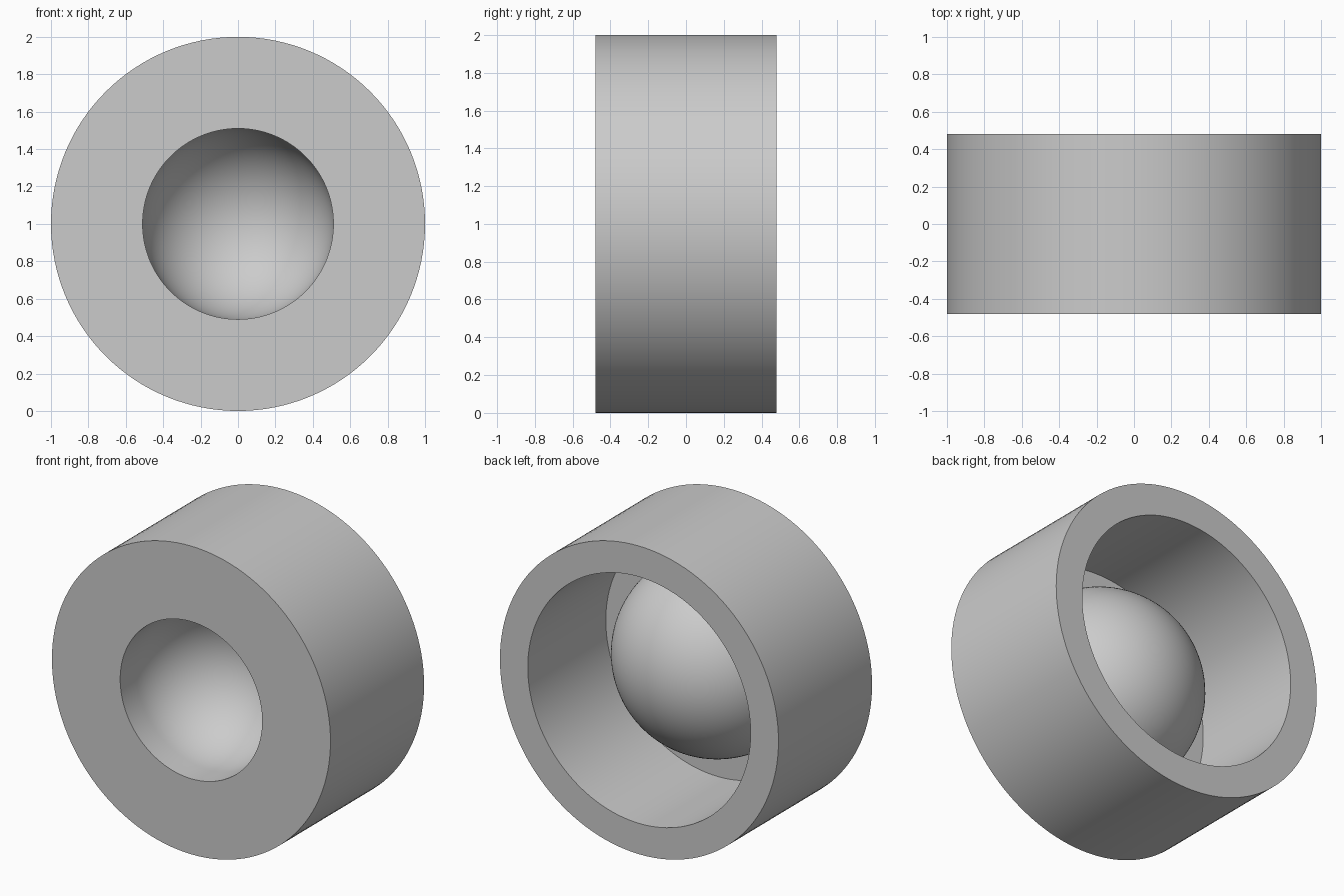
import bpy
import bmesh
from math import sin, cos, pi
from mathutils import Vector

cube = bpy.data.objects.get("Cube")
if cube:
    bpy.data.objects.remove(cube, do_unlink=True)

# One plain grey for everything
grey = bpy.data.materials.new("plain grey")
grey.use_nodes = True
colour = (0.6, 0.6, 0.6, 1)
grey.diffuse_color = colour
grey.node_tree.nodes["Principled BSDF"].inputs["Base Color"].default_value = colour

SEGMENTS = 128
ARC_STEPS = 32
FRONT, BACK, FLOOR = -0.48, 0.48, -0.32
OUTER, INNER = 1.0, 0.8
BOWL_IN, BOWL_OUT = 0.51, 0.625


def quarter_arc(radius):
    """Radius and depth pairs from the bowl's pole to its equator."""
    angles = [i * pi / 2 / ARC_STEPS for i in range(ARC_STEPS + 1)]
    return [(radius * sin(a), FLOOR + radius * cos(a)) for a in angles]


def lathe(name, profile):
    """Turn a profile about the front-to-back axis."""
    bm = bmesh.new()
    verts = [bm.verts.new((r, y, 1)) for r, y in profile]
    edges = [bm.edges.new(pair) for pair in zip(verts, verts[1:])]
    bmesh.ops.spin(bm, geom=verts + edges, cent=Vector((0, 0, 1)),
                   axis=Vector((0, 1, 0)), angle=2 * pi, steps=SEGMENTS)
    bmesh.ops.remove_doubles(bm, verts=bm.verts[:], dist=0.0001)
    bmesh.ops.recalc_face_normals(bm, faces=bm.faces[:])
    mesh = bpy.data.meshes.new(name)
    bm.to_mesh(mesh)
    bm.free()
    mesh.materials.append(grey)
    obj = bpy.data.objects.new(name, mesh)
    bpy.context.collection.objects.link(obj)
    bpy.ops.object.select_all(action="DESELECT")
    obj.select_set(True)
    bpy.context.view_layer.objects.active = obj
    bpy.ops.object.shade_smooth_by_angle(angle=pi / 6)
    return obj


# Hollow bowl, front plate, side wall, open back and dome in one turned section
housing = [(BOWL_IN, FRONT), (OUTER, FRONT), (OUTER, BACK),
           (INNER, BACK), (INNER, FLOOR)]
lathe("round_housing_with_bowl",
      quarter_arc(BOWL_IN) + housing + quarter_arc(BOWL_OUT)[::-1])
